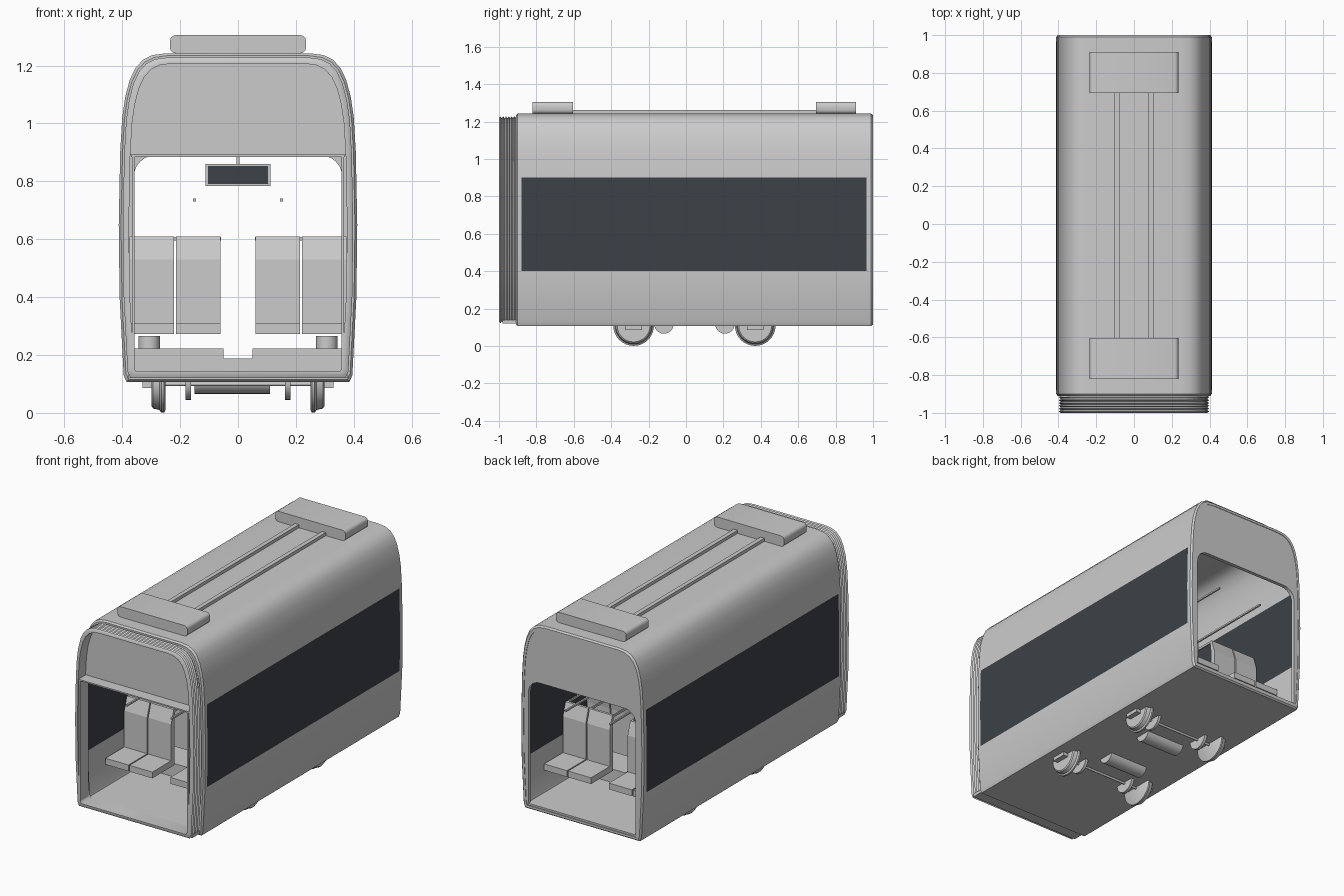
import bpy, bmesh
from math import pi, cos, sin

if "Cube" in bpy.data.objects:
    bpy.data.objects.remove(bpy.data.objects["Cube"])

MID = 0.045  # lengthwise centre of the car body


def material(name, rgb):
    m = bpy.data.materials.new(name)
    m.use_nodes = True
    m.diffuse_color = (*rgb, 1)
    m.node_tree.nodes["Principled BSDF"].inputs["Base Color"].default_value = (*rgb, 1)
    return m


GREY = material("light grey", (0.6, 0.6, 0.6))
DARK = material("dark glass", (0.045, 0.054, 0.064))


def finish(name, bm, mats=(GREY,), smooth=0):
    # smooth is the largest angle that still shades smooth
    bmesh.ops.recalc_face_normals(bm, faces=bm.faces)
    me = bpy.data.meshes.new(name)
    bm.to_mesh(me)
    bm.free()
    for m in mats:
        me.materials.append(m)
    ob = bpy.data.objects.new(name, me)
    bpy.context.collection.objects.link(ob)
    if smooth:
        bpy.ops.object.select_all(action='DESELECT')
        ob.select_set(True)
        bpy.context.view_layer.objects.active = ob
        bpy.ops.object.shade_smooth_by_angle(angle=smooth)
    return ob


def box(name, x, y, z, mat=GREY):
    bm = bmesh.new()
    bmesh.ops.create_cube(bm, size=1)
    for v in bm.verts:
        v.co = [a + (b - a) * (c + 0.5) for (a, b), c in zip((x, y, z), v.co)]
    finish(name, bm, (mat,))


def prism(name, pts, t0, t1, axis=1, smooth=0):
    # Extrude an outline in (x, z) along y, or in (y, z) along x
    bm = bmesh.new()
    f = bm.faces.new([bm.verts.new((p, t0, z) if axis else (t0, p, z)) for p, z in pts])
    for v in bmesh.ops.extrude_face_region(bm, geom=[f])["geom"]:
        if isinstance(v, bmesh.types.BMVert):
            v.co[axis] = t1
    finish(name, bm, smooth=smooth)


def lathe_x(name, rings, y, z, sides=32):
    # Turned part lying across the car, given as (x, radius) rings
    bm = bmesh.new()
    loops = [[bm.verts.new((x, y + r * cos(2 * pi * k / sides), z + r * sin(2 * pi * k / sides)))
              for k in range(sides)] for x, r in rings]
    for a, b in zip(loops, loops[1:]):
        for k in range(sides):
            n = (k + 1) % sides
            bm.faces.new((a[k], a[n], b[n], b[k]))
    bm.faces.new(loops[0])
    bm.faces.new(loops[-1])
    finish(name, bm, smooth=0.6)


# Half outline of the body, bottom to roof
HALF = [(0.385, 0.107), (0.395, 0.13), (0.409, 0.4), (0.412, 0.65), (0.407, 0.9), (0.4, 1.02),
        (0.39, 1.09), (0.374, 1.15), (0.354, 1.192), (0.328, 1.22), (0.295, 1.236), (0.25, 1.242)]


def outline(inset=0.0):
    cx, cz = 0.41, 0.565
    half = [(x * (1 - inset / cx), 0.675 + (z - 0.675) * (1 - inset / cz)) for x, z in HALF]
    return half + [(-x, z) for x, z in reversed(half)]


def tube(name, stations, mats, rule=None, smooth=0.6):
    # Skin a closed loop of (y, inset) rings; the last joins the first
    bm = bmesh.new()
    rings = [[bm.verts.new((x, y, z)) for x, z in outline(i)] for y, i in stations]
    for k, a in enumerate(rings):
        b = rings[(k + 1) % len(rings)]
        for j in range(len(a)):
            n = (j + 1) % len(a)
            f = bm.faces.new((a[j], a[n], b[n], b[j]))
            if rule and rule(f.calc_center_median()):
                f.material_index = 1
    finish(name, bm, mats, smooth)


def is_window(c):
    return 0.4 < c.z < 0.89 and abs(c.x) > 0.37 and -0.87 < c.y < 0.95


# Body shell with side window bands, inside and out
tube("body_shell", [(-0.91, 0.008), (-0.9, 0), (-0.88, 0), (0.965, 0), (0.99, 0), (1, 0.008),
                    (1, 0.022), (0.965, 0.022), (-0.88, 0.022), (-0.91, 0.022)],
     (GREY, DARK), is_window)

# Concertina gangway with shallow folds
ribs = 6
step = 0.09 / ribs
folds = []
for k in range(ribs):
    y = -1 + k * step
    folds += [(y, 0.024), (y + step / 2, 0.014)]
tube("gangway_bellows", folds + [(-0.905, 0.024), (-0.905, 0.035), (-1, 0.035)], (GREY,), smooth=1.45)

box("floor", (-0.378, 0.378), (-0.98, 0.995), (0.12, 0.14))

# Rear end wall with a rounded doorway
R = 0.075
arch = [(0.36 - R + R * cos(a * pi / 12), 0.89 - R + R * sin(a * pi / 12)) for a in range(7)]
door = [(0.36, 0.14)] + arch
door += [(-x, z) for x, z in reversed(door)]
prism("rear_end_wall", outline(0.012) + list(reversed(door)), 0.975, 0.997)

# Front bulkhead above the doorway, and its portal frame
top = [(x, z) for x, z in outline(0.02) if z > 0.9]
prism("front_bulkhead", [(0.375, 0.89)] + top + [(-0.375, 0.89)], -0.93, -0.91)
box("portal_header", (-0.37, 0.37), (-1, -0.92), (0.884, 0.892))
for s, side in ((1, "left"), (-1, "right")):
    box(side + "_portal_post", sorted((s * 0.358, s * 0.367)), (-1, -0.92), (0.14, 0.885))

# Roof equipment with rounded edges
c = 0.02
rounded = [(0.235 - c + c * cos(a * pi / 6), h + c * sin(a * pi / 6))
           for h, steps in ((1.242 + c, range(-3, 1)), (1.305 - c, range(4))) for a in steps]
rounded += [(-x, z) for x, z in reversed(rounded)]
for d, end in ((-1, "front"), (1, "rear")):
    y = MID + d * 0.757
    prism(end + "_roof_unit", rounded, y - 0.108, y + 0.108, smooth=0.6)
for s, side in ((1, "left"), (-1, "right")):
    box(side + "_roof_conduit", sorted((s * 0.077, s * 0.103)), (-0.62, 0.7), (1.235, 1.261))

# Ceiling handrails and hanging display
for s, side in ((1, "left"), (-1, "right")):
    box(side + "_handrail", (s * 0.15 - 0.005, s * 0.15 + 0.005), (MID - 0.9, MID + 0.9), (0.73, 0.74))
box("display_case", (-0.112, 0.112), (MID - 0.012, MID + 0.012), (0.783, 0.86))
box("display_screen", (-0.103, 0.103), (MID - 0.015, MID + 0.015), (0.79, 0.853), DARK)
box("display_rod", (-0.005, 0.005), (MID - 0.005, MID + 0.005), (0.86, 1.22))


def seat(x0, x1, y, face):
    # face is the direction the sitter looks along y; the headrest leans back
    box("seat_cushion", (x0, x1), sorted((y, y + face * 0.18)), (0.272, 0.31))
    back = [(0, 0.272), (0, 0.53), (-0.025, 0.61), (-0.04, 0.61), (-0.03, 0.53), (-0.03, 0.272)]
    prism("seat_back", [(y + face * p, z) for p, z in back], x0, x1, axis=0)


# Back-to-back seat bays over each axle
for d in (-1, 1):
    axle = MID + d * 0.325
    for s in (1, -1):
        for a, b in ((0.06, 0.214), (0.221, 0.375)):
            x0, x1 = sorted((s * a, s * b))
            seat(x0, x1, MID + d * 0.6, d)
            seat(x0, x1, MID + d * 0.34, -d)
        for a in (0.062, 0.217, 0.371):
            box("seat_grab_bar", (s * a - 0.004, s * a + 0.004),
                sorted((MID + d * 0.57, MID + d * 0.37)), (0.595, 0.608))
        box("wheel_housing", sorted((s * 0.05, s * 0.365)), (axle - 0.14, axle + 0.14), (0.14, 0.222))
        bm = bmesh.new()
        bmesh.ops.create_cone(bm, cap_ends=True, segments=24, radius1=0.037, radius2=0.037, depth=0.045)
        bmesh.ops.translate(bm, verts=bm.verts, vec=(s * 0.307, axle, 0.243))
        finish("seat_pedestal", bm, smooth=0.6)
    box("centre_step", (-0.05, 0.05), (axle - 0.14, axle + 0.14), (0.14, 0.188))

    # Running gear
    lathe_x("axle", [(-0.3, 0.007), (0.3, 0.007)], axle, 0.1, 12)
    lathe_x("motor_drum", [(-0.15, 0.052), (0.11, 0.052)], MID + d * 0.163, 0.118)
    for s in (1, -1):
        wheel = [(0.25, 0.1), (0.255, 0.109), (0.265, 0.109), (0.271, 0.1), (0.293, 0.095), (0.298, 0.088)]
        lathe_x("wheel", [(s * x, r) for x, r in wheel], axle, 0.11)
        lathe_x("brake_disc", [(s * 0.163, 0.065), (s * 0.181, 0.065)], axle, 0.11)
        box("axle_box", sorted((s * 0.29, s * 0.33)), (axle - 0.045, axle + 0.045), (0.086, 0.115))
